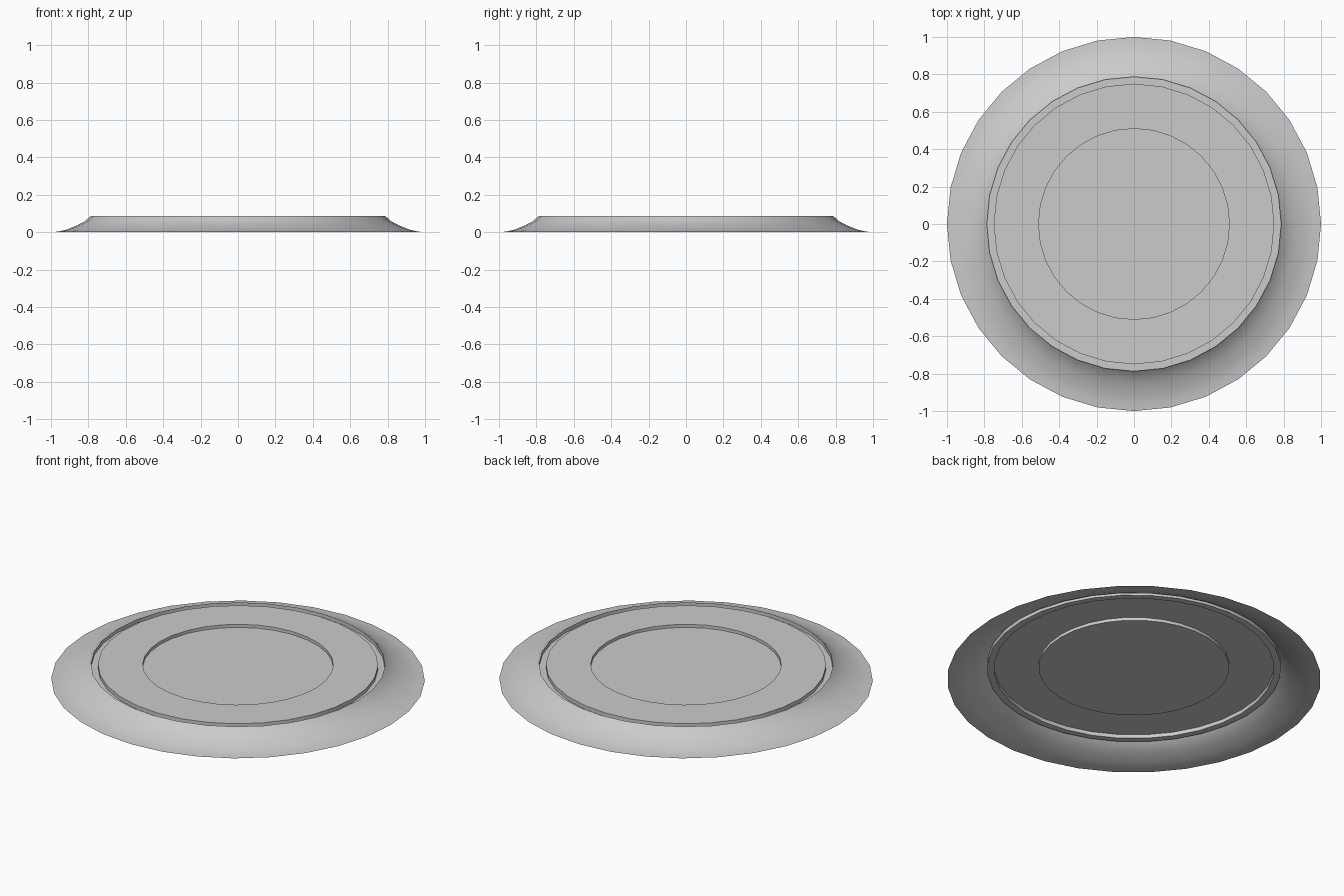
import bpy, bmesh
from math import sin, cos, tau

if "Cube" in bpy.data.objects:
    bpy.data.objects.remove(bpy.data.objects["Cube"])

SEG = 32

# Single-skin profile, from the hub out to the flared rim (radius, height)
PROFILE = [
    (0.51, 0.07), (0.51, 0.088),      # recessed centre wall
    (0.75, 0.088), (0.75, 0.066),     # flat plate, then groove wall
    (0.787, 0.066), (0.787, 0.088),   # groove floor and outer lip
    (0.815, 0.061), (0.86, 0.037),    # flared skirt
    (0.92, 0.013), (0.96, 0.004), (1.0, 0.0),
]

bm = bmesh.new()
rings = [[bm.verts.new((r * cos(tau * i / SEG), r * sin(tau * i / SEG), z))
          for i in range(SEG)] for r, z in PROFILE]

# Centre disc
bm.faces.new(rings[0])

# Bands between neighbouring rings
for a, b in zip(rings, rings[1:]):
    for i in range(SEG):
        j = (i + 1) % SEG
        bm.faces.new((a[i], b[i], b[j], a[j]))

mesh = bpy.data.meshes.new("flared_disc")
bm.to_mesh(mesh)
bm.free()
disc = bpy.data.objects.new("flared_disc", mesh)
bpy.context.collection.objects.link(disc)

# Smooth skirt, sharp steps
bpy.context.view_layer.objects.active = disc
disc.select_set(True)
bpy.ops.object.shade_smooth_by_angle(angle=0.52)
